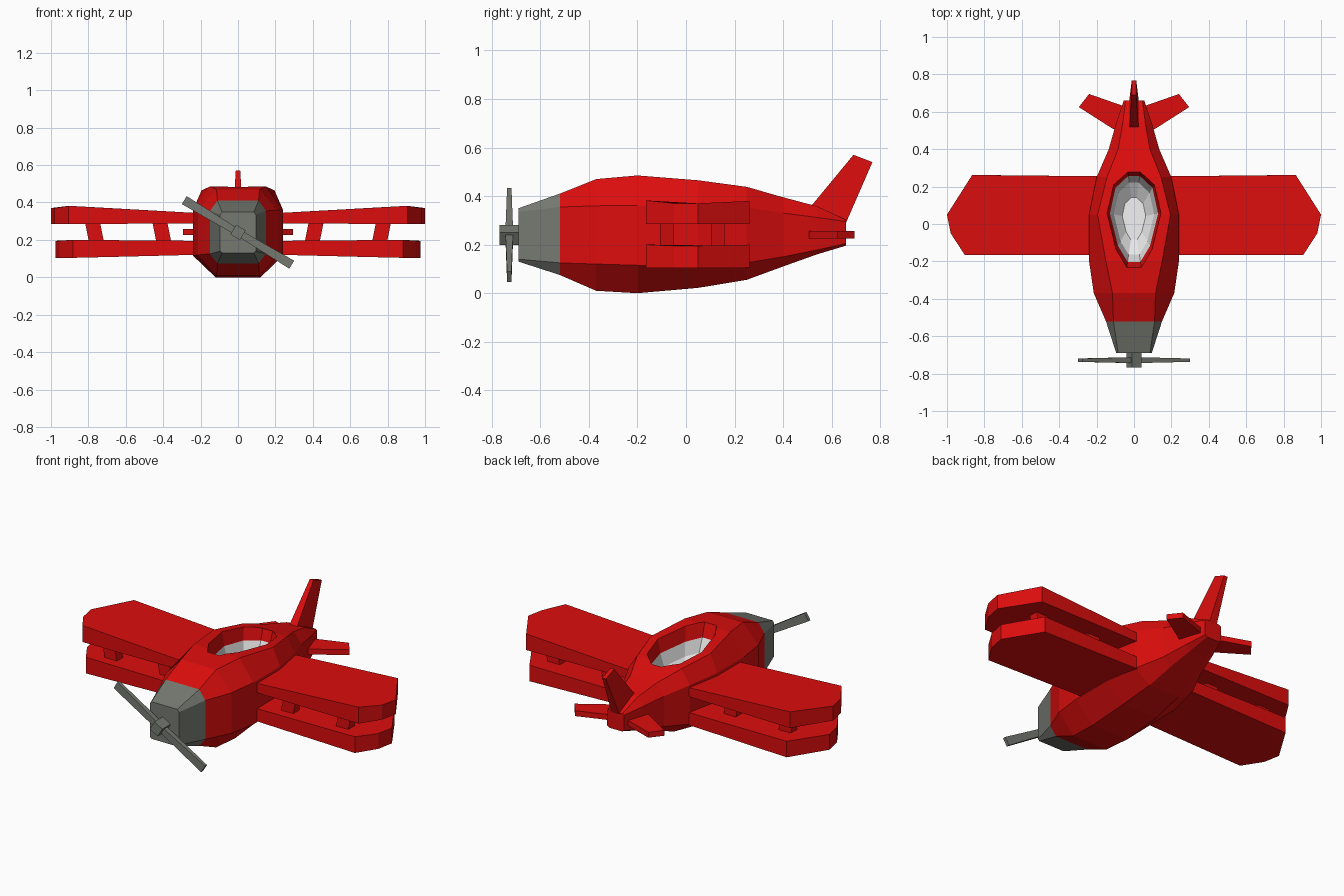
import bpy
import bmesh
from math import radians
from mathutils import Matrix, Vector

old = bpy.data.objects.get("Cube")
if old:
    bpy.data.objects.remove(old)


def material(name, rgb):
    m = bpy.data.materials.new(name)
    m.use_nodes = True
    m.diffuse_color = (*rgb, 1)
    m.node_tree.nodes["Principled BSDF"].inputs["Base Color"].default_value = (*rgb, 1)
    return m


RED = material("red paint", (0.72, 0.004, 0.004))
GREY = material("grey metal", (0.18, 0.19, 0.165))
WHITE = material("white lining", (0.8, 0.8, 0.8))


def loft(name, rings, mats, rule=lambda c: 0):
    """Skin a list of equal-length point rings, cap both ends, colour faces by centre."""
    bm = bmesh.new()
    rows = [[bm.verts.new(p) for p in ring] for ring in rings]
    n = len(rows[0])
    for a, b in zip(rows, rows[1:]):
        for i in range(n):
            j = (i + 1) % n
            bm.faces.new((a[i], a[j], b[j], b[i]))
    bm.faces.new(rows[0])
    bm.faces.new(rows[-1])
    bmesh.ops.recalc_face_normals(bm, faces=bm.faces)
    for f in bm.faces:
        f.material_index = rule(f.calc_center_median())
    mesh = bpy.data.meshes.new(name)
    bm.to_mesh(mesh)
    bm.free()
    for m in mats:
        mesh.materials.append(m)
    obj = bpy.data.objects.new(name, mesh)
    bpy.context.collection.objects.link(obj)
    return obj


def box(x, y, z, hx, hy, shift=0):
    """Two rectangular rings between the z pair; the top one is shifted in x."""
    return [[(x + s + hx * a, y + hy * b, h) for a, b in ((-1, -1), (1, -1), (1, 1), (-1, 1))]
            for h, s in ((z[0], 0), (z[1], shift))]


def both_sides(name, rings, mat):
    for side, s in (("left", 1), ("right", -1)):
        loft(f"{side}_{name}", [[(s * x, y, z) for x, y, z in r] for r in rings], [mat])


# Fuselage: y, top half width, top z, side half width, upper z, lower z, bottom half width, bottom z
stations = [
    (-0.69, 0.085, 0.35, 0.095, 0.335, 0.14, 0.085, 0.13),
    (-0.52, 0.11, 0.41, 0.15, 0.355, 0.125, 0.11, 0.075),
    (-0.37, 0.115, 0.47, 0.215, 0.36, 0.12, 0.115, 0.01),
    (-0.20, 0.15, 0.485, 0.24, 0.362, 0.115, 0.12, 0.0),
    (0.05, 0.195, 0.465, 0.24, 0.362, 0.115, 0.115, 0.022),
    (0.25, 0.145, 0.438, 0.20, 0.355, 0.125, 0.10, 0.055),
    (0.40, 0.085, 0.395, 0.135, 0.33, 0.15, 0.08, 0.11),
    (0.54, 0.06, 0.358, 0.095, 0.312, 0.178, 0.055, 0.16),
    (0.66, 0.045, 0.302, 0.055, 0.295, 0.205, 0.04, 0.196),
]
hull = []
for y, tw, tz, w, zu, zl, bw, bz in stations:
    half = [(tw, tz), (w, zu), (w, zl), (bw, bz)]
    hull.append([(x, y, z) for x, z in half] + [(-x, y, z) for x, z in reversed(half)])
fuselage = loft("fuselage", hull, [RED, GREY, WHITE], lambda c: 1 if c.y < -0.53 else 0)

# Cockpit opening: red tapered walls above a white bowl
outline = [(0.04, -0.27), (0.10, -0.17), (0.15, 0.03), (0.115, 0.19), (0.035, 0.265)]
outline += [(-x, y) for x, y in reversed(outline)]
levels = [(1.13, 0.6), (0.86, 0.385), (0.72, 0.31), (0.42, 0.26)]
well = [[(x * s, 0.03 + y * s, z - (0.07 * y if z < 0.5 else 0)) for x, y in outline]
        for s, z in levels]
cutter = loft("cockpit_cutter", well, [RED, GREY, WHITE], lambda c: 2 if c.z < 0.385 else 0)
cutter.hide_render = True
cut = fuselage.modifiers.new("cockpit", "BOOLEAN")
cut.operation = "DIFFERENCE"
cut.solver = "EXACT"
cut.material_mode = "TRANSFER"
cut.object = cutter
bpy.context.view_layer.objects.active = fuselage
bpy.ops.object.modifier_apply(modifier=cut.name)
bpy.data.objects.remove(cutter)

# Wings: plan outline, with thickness growing from root to tip
plan = [(0.17, -0.165), (0.905, -0.165), (0.98, -0.05), (1.0, 0.05), (0.865, 0.262), (0.17, 0.255)]


def wing(name, span, root, tip, droop):
    rings = []
    for k in (0, 1):
        ring = []
        for x, y in plan:
            t = (x - 0.24) / 0.66
            z = root[k] + (tip[k] - root[k]) * min(t, 1)
            ring.append((x * span, y, z - (droop if k and x > 0.95 else 0)))
        rings.append(ring)
    both_sides(name, rings, RED)


wing("upper_wing", 1.0, (0.289, 0.345), (0.284, 0.382), 0.012)
wing("lower_wing", 0.975, (0.12, 0.195), (0.104, 0.2), 0.005)

# Wing struts
for place, x in (("inner", 0.395), ("outer", 0.755)):
    for end, y in (("front", -0.08), ("rear", 0.13)):
        both_sides(f"{place}_{end}_strut", box(x, y, (0.18, 0.305), 0.04, 0.028, 0.025), RED)

# Tail fin and stabilisers
fin = [(0.50, 0.34, 0.026), (0.655, 0.28, 0.026), (0.768, 0.54, 0.012), (0.69, 0.57, 0.012)]
loft("tail_fin", [[(s * t, y, z) for y, z, t in fin] for s in (-1, 1)], [RED])
tail = [(0.04, 0.48), (0.115, 0.51), (0.295, 0.625), (0.24, 0.695), (0.04, 0.625)]
both_sides("stabiliser", [[(x, y, z) for x, y in tail] for z in (0.225, 0.257)], RED)

# Propeller: hub and two blades that widen toward the tips
turn = Matrix.Translation((0, 0, 0.24)) @ Matrix.Rotation(radians(31), 4, "Y")


def turned(rings):
    return [[turn @ Vector(p) for p in r] for r in rings]


loft("propeller_hub", turned(box(0, -0.728, (-0.03, 0.03), 0.03, 0.04)), [GREY])
for side, s in (("left", 1), ("right", -1)):
    blade = [[(s * x, -0.728 + b * t, a * h) for a, b in ((-1, -1), (1, -1), (1, 1), (-1, 1))]
             for x, h, t in ((0.0, 0.018, 0.016), (0.335, 0.025, 0.009))]
    loft(f"{side}_propeller_blade", turned(blade), [GREY])
